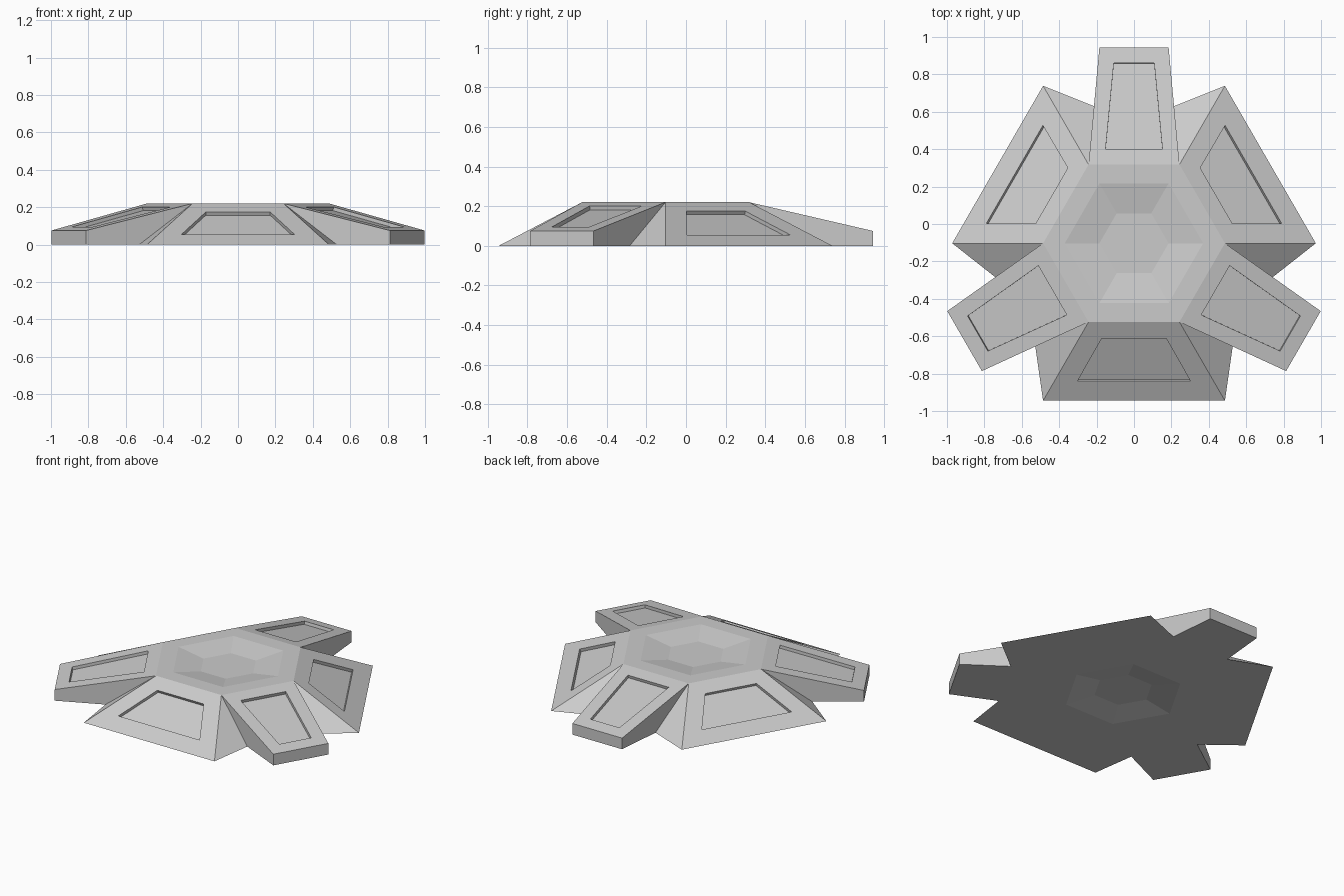
import bpy, bmesh
from math import radians, sin, cos
from mathutils import Vector, Matrix

if "Cube" in bpy.data.objects:
    bpy.data.objects.remove(bpy.data.objects["Cube"])

CENTRE = Vector((0, -0.103, 0))   # hub axis
H = 0.22                          # deck height
R = 0.486                         # deck hexagon radius
PANEL = 0.02                      # panel recess depth

bm = bmesh.new()


def face(pts, rot=0):
    m = Matrix.Rotation(radians(rot), 3, 'Z')
    bm.faces.new([bm.verts.new(m @ Vector(p) + CENTRE) for p in pts])


def ring(a, b, rot=0):
    n = len(a)
    for i in range(n):
        j = (i + 1) % n
        face([a[i], a[j], b[j], b[i]], rot)


def hexagon(r, z):
    return [Vector((r * cos(radians(60 * i)), r * sin(radians(60 * i)), z)) for i in range(6)]


def recessed(outer, w0, y0, w1, y1, rot):
    """Sloped quad with a sunken trapezoid panel."""
    o = [Vector(p) for p in outer]
    slope = (o[2].z - o[0].z) / (o[2].y - o[0].y)
    n = Vector((0, -slope, 1)).normalized()
    rim = [Vector((x, y, o[0].z + slope * (y - o[0].y)))
           for x, y in ((-w0, y0), (w0, y0), (w1, y1), (-w1, y1))]
    floor = [p - n * PANEL for p in rim]
    ring(o, rim, rot)
    ring(rim, floor, rot)
    face(floor, rot)


# Hub: top deck and underside, each with a shallow hexagonal dish
top_in, top_floor = hexagon(0.37, H), hexagon(0.185, H - 0.03)
low_in, low_floor = hexagon(0.37, 0), hexagon(0.185, 0.03)
ring(hexagon(R, H), top_in)
ring(top_in, top_floor)
face(top_floor)
ring(low_in, low_floor)
face(low_floor)

hx, hy = R / 2, R * 0.866         # hexagon corner beside the arm
ax, ay, az = 0.185, 1.046, 0.075  # arm tip
my = 0.733                        # where the skirt meets the arm wall at ground
mx = hx + (ax - hx) * (my - hy) / (ay - hy)
cx, cy = R, R * 1.732             # ramp corner on the ground
lx, ly = 0.185, 0.37 * 0.866      # underside dish corner
turn = Matrix.Rotation(radians(-120), 3, 'Z')

for rot in (0, 120, 240):
    # Narrow arm: sloped top, end wall, side walls, underside
    recessed([(-hx, hy, H), (hx, hy, H), (ax, ay, az), (-ax, ay, az)],
             0.152, 0.503, 0.108, 0.965, rot)
    face([(-ax, ay, az), (ax, ay, az), (ax, ay, 0), (-ax, ay, 0)], rot)
    for s in (1, -1):
        face([(s * hx, hy, H), (s * ax, ay, az), (s * ax, ay, 0), (s * mx, my, 0)], rot)
        # Skirt triangle between arm and ramp
        face([(s * hx, hy, H), (s * mx, my, 0), (s * cx, cy, 0)], rot)
    face([(lx, ly, 0), (mx, my, 0), (ax, ay, 0), (-ax, ay, 0), (-mx, my, 0), (-lx, ly, 0)], rot)

    # Wide ramp: sloped top and underside
    recessed([(-hx, -hy, H), (hx, -hy, H), (cx, -cy, 0), (-cx, -cy, 0)],
             0.172, -0.508, 0.302, -0.737, rot)
    m = turn @ Vector((mx, my, 0))
    face([(lx, -ly, 0), (m.x if m.x > 0 else -m.x, m.y, 0), (cx, -cy, 0),
          (-cx, -cy, 0), (-abs(m.x), m.y, 0), (-lx, -ly, 0)], rot)

bmesh.ops.remove_doubles(bm, verts=bm.verts, dist=0.0005)
bmesh.ops.recalc_face_normals(bm, faces=bm.faces)
mesh = bpy.data.meshes.new("landing_base")
bm.to_mesh(mesh)
bm.free()
obj = bpy.data.objects.new("landing_base", mesh)
bpy.context.collection.objects.link(obj)
